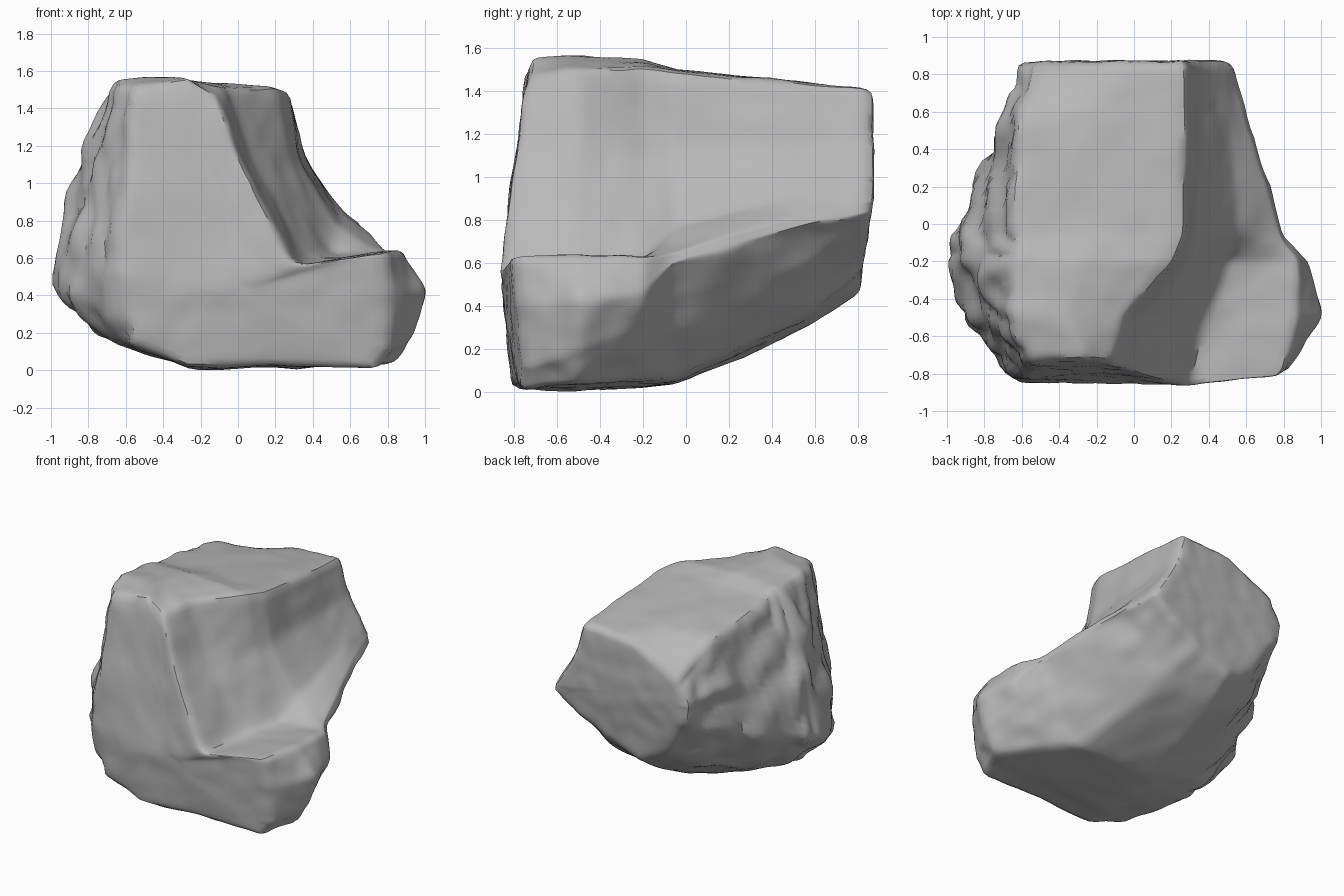
import bpy
import bmesh
import math
from mathutils import Vector, noise

cube = bpy.data.objects.get("Cube")
if cube:
    bpy.data.objects.remove(cube, do_unlink=True)

# Cross-sections from front to back, each a ring of (x, z) points:
# top, hollowed wall, ledge, right underside, base, left flank
FRONT = [(-.57, 1.5), (-.25, 1.56), (-.12, 1.46), (.06, 1.02), (.3, .56),
         (.79, .63), (.81, .4), (.8, .1), (.72, .01), (-.3, .02),
         (-.57, .14), (-.62, .5), (-.61, 1)]
LEDGE = [(-.67, 1.54), (-.35, 1.57), (-.05, 1.51), (.1, 1.05), (.38, .57),
         (.87, .64), (1.01, .43), (.95, .18), (.84, .03), (-.2, 0),
         (-.7, .14), (-.91, .4), (-.79, 1)]
MIDDLE = [(-.66, 1.53), (-.3, 1.56), (.21, 1.51), (.28, 1.1), (.5, .62),
          (.88, .63), (.93, .45), (.84, .3), (.58, .04), (-.2, .01),
          (-.72, .18), (-1.01, .45), (-.89, 1)]
STEP = [(-.64, 1.49), (-.2, 1.5), (.27, 1.49), (.34, 1.1), (.54, .76),
        (.78, .65), (.8, .6), (.72, .42), (.44, .05), (-.2, .02),
        (-.65, .2), (-.97, .5), (-.85, 1)]
REAR = [(-.62, 1.41), (-.2, 1.44), (.28, 1.43), (.36, 1.14), (.51, .92),
        (.58, .83), (.6, .78), (.48, .6), (.22, .36), (-.2, .3),
        (-.45, .4), (-.68, .7), (-.7, 1.05)]
BACK = [(-.54, 1.17), (-.15, 1.38), (.27, 1.41), (.35, 1.15), (.44, .99),
        (.51, .88), (.53, .83), (.34, .7), (.1, .57), (-.18, .45),
        (-.39, .6), (-.57, .85), (-.6, 1)]


def front_depth(x, z):
    """The front leans back above its belly and at the foot and right side."""
    return -.87 + .14 * max(0, z - .6) + .1 * max(0, .6 - z) \
        + .1 * max(0, x - .3)


def back_depth(x, z):
    """The back face tucks in towards its lower edge."""
    return .87 - .13 * max(0, .9 - z)


def add_ring(bm, profile, depth):
    return [bm.verts.new((x, depth(x, z), z)) for x, z in profile]


def add_flat_ring(bm, profile, y):
    return add_ring(bm, profile, lambda x, z: y)


def close_end(bm, ring, x, z, depth):
    """Fan of triangles around a chosen centre."""
    centre = bm.verts.new((x, depth(x, z), z))
    for a, b in zip(ring, ring[1:] + ring[:1]):
        bm.faces.new((a, b, centre))


def rough_offset(co, normal):
    """Gentle dents everywhere, with craggy upright ridges on the left flank."""
    dent = .014 * noise.noise(co * 3) + .008 * noise.noise(co * 8)
    crag = min(1, max(0, -normal.x - .35) * 2)
    under = min(1, max(0, normal.x) * max(0, -normal.z) * 2)
    stretched = Vector((co.x * 4, co.y * 6, co.z * 2.2))
    ridge = abs(noise.noise(stretched)) - .2
    return dent + crag * (.08 * ridge + .015 * noise.noise(co * 9)) \
        + under * .025 * noise.noise(co * 6)


# Boulder body: loft the rings and close both ends
bm = bmesh.new()
rings = [add_ring(bm, FRONT, front_depth),
         add_flat_ring(bm, LEDGE, -.5),
         add_flat_ring(bm, MIDDLE, -.2),
         add_flat_ring(bm, STEP, -.05),
         add_flat_ring(bm, REAR, .58),
         add_ring(bm, BACK, back_depth)]
count = len(FRONT)
for a, b in zip(rings, rings[1:]):
    for i in range(count):
        j = (i + 1) % count
        bm.faces.new((a[i], a[j], b[j], b[i]))
close_end(bm, rings[0], 0, .42, front_depth)
close_end(bm, rings[-1], 0, .95, back_depth)
bmesh.ops.recalc_face_normals(bm, faces=bm.faces[:])

# Dense surface, softened edges, weathered relief
bmesh.ops.subdivide_edges(bm, edges=bm.edges[:], cuts=9, use_grid_fill=True)
for _ in range(3):
    bmesh.ops.smooth_vert(bm, verts=bm.verts[:], factor=.5,
                          use_axis_x=True, use_axis_y=True, use_axis_z=True)
bm.normal_update()
for v in bm.verts:
    v.co += v.normal * rough_offset(v.co, v.normal)

# Rest the boulder on the ground
bmesh.ops.translate(bm, verts=bm.verts[:],
                    vec=(0, 0, -min(v.co.z for v in bm.verts)))

mesh = bpy.data.meshes.new("boulder")
bm.to_mesh(mesh)
bm.free()
boulder = bpy.data.objects.new("boulder", mesh)
bpy.context.collection.objects.link(boulder)

# Plain grey stone
stone = bpy.data.materials.new("grey_stone")
stone.use_nodes = True
colour = (.48, .48, .48, 1)
stone.diffuse_color = colour
shader = next(n for n in stone.node_tree.nodes if n.type == "BSDF_PRINCIPLED")
shader.inputs["Base Color"].default_value = colour
shader.inputs["Roughness"].default_value = .9
mesh.materials.append(stone)

bpy.ops.object.select_all(action="DESELECT")
boulder.select_set(True)
bpy.context.view_layer.objects.active = boulder
bpy.ops.object.shade_smooth_by_angle(angle=math.radians(40))
